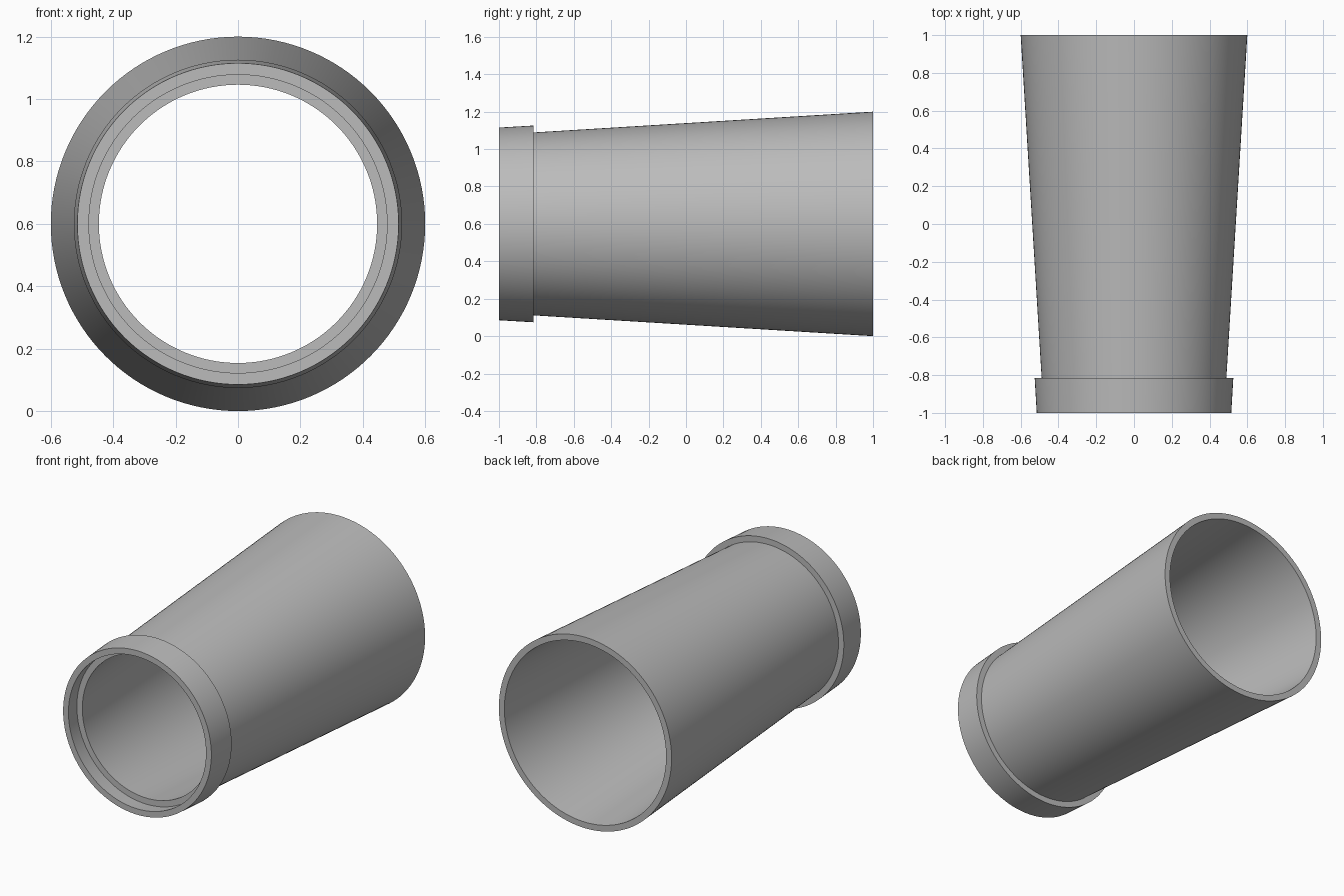
import bpy
import bmesh
import math
from mathutils import Matrix

if "Cube" in bpy.data.objects:
    bpy.data.objects.remove(bpy.data.objects["Cube"])

SEGMENTS = 128
CENTRE_Z = 0.6

# Single plain grey
grey = bpy.data.materials.new("plain grey")
grey.use_nodes = True
COLOUR = (0.5, 0.5, 0.5, 1)
grey.diffuse_color = COLOUR
grey.node_tree.nodes["Principled BSDF"].inputs["Base Color"].default_value = COLOUR


def lathe(name, profile):
    """Revolve a closed (y, radius) outline around the lengthwise axis."""
    bm = bmesh.new()
    rings = []
    for i in range(SEGMENTS):
        turn = Matrix.Rotation(2 * math.pi * i / SEGMENTS, 3, "Y")
        rings.append([bm.verts.new(turn @ bm_point(y, r)) for y, r in profile])
    count = len(profile)
    for i in range(SEGMENTS):
        a, b = rings[i], rings[(i + 1) % SEGMENTS]
        for j in range(count):
            k = (j + 1) % count
            bm.faces.new((a[j], a[k], b[k], b[j]))
    bmesh.ops.recalc_face_normals(bm, faces=bm.faces)
    mesh = bpy.data.meshes.new(name)
    bm.to_mesh(mesh)
    bm.free()
    mesh.materials.append(grey)
    obj = bpy.data.objects.new(name, mesh)
    obj.location.z = CENTRE_Z
    bpy.context.collection.objects.link(obj)
    bpy.ops.object.select_all(action="DESELECT")
    obj.select_set(True)
    bpy.context.view_layer.objects.active = obj
    bpy.ops.object.shade_smooth_by_angle(angle=math.radians(30))
    return obj


def bm_point(y, r):
    return Matrix.Translation((0, y, r)).translation


# Pipe with a tapering wall, ending in a spigot and a socket collar
lathe("tapered_pipe", [
    (1.0, 0.6), (1.0, 0.562),          # wide end rim
    (-0.908, 0.446),                   # bore up to the socket shoulder
    (-0.908, 0.484),                   # shoulder
    (-1.0, 0.478), (-1.0, 0.515),      # collar mouth
    (-0.815, 0.526), (-0.815, 0.489),  # collar and its back step
])
